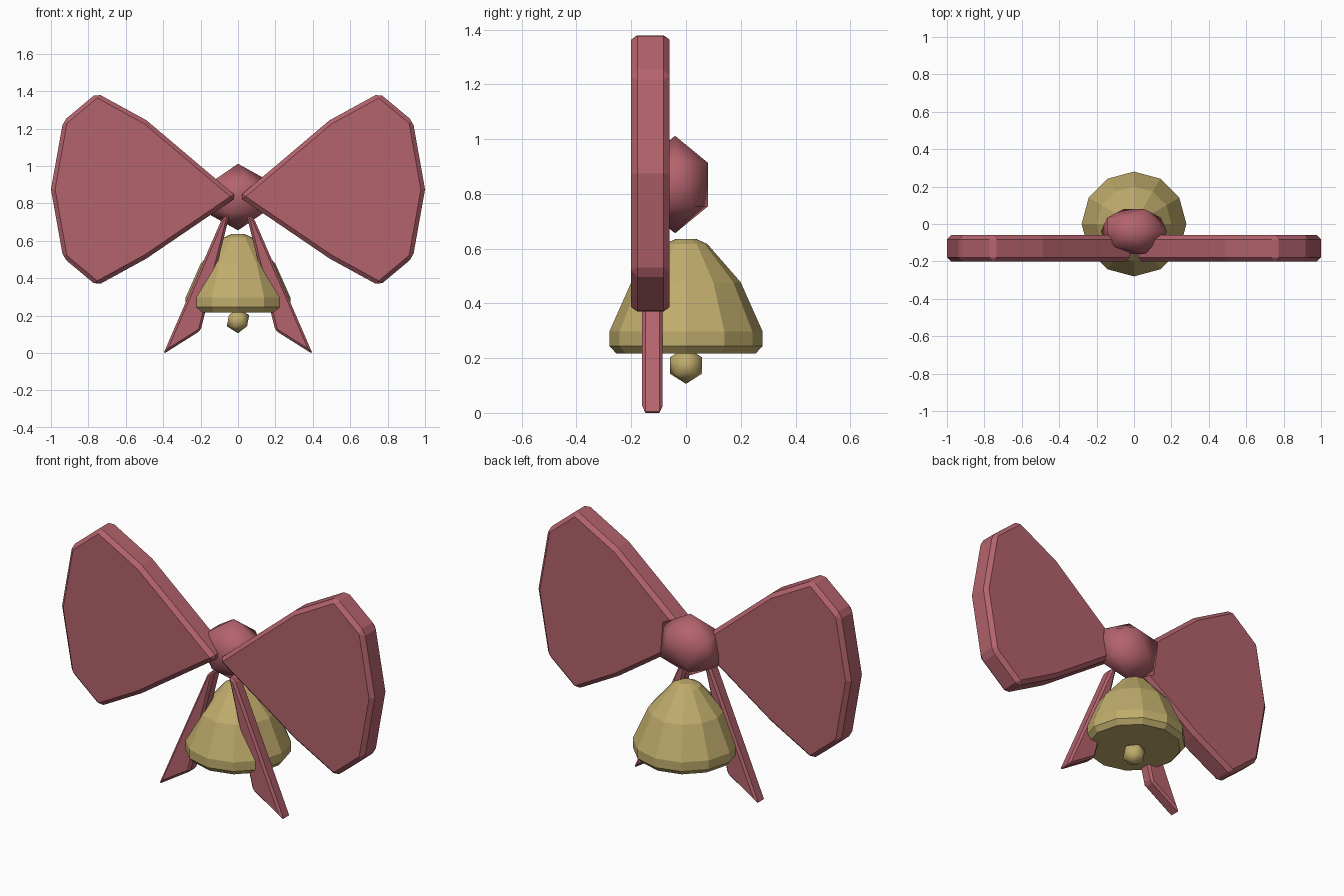
import bpy, bmesh, math
from mathutils import Matrix

cube = bpy.data.objects.get("Cube")
if cube:
    bpy.data.objects.remove(cube, do_unlink=True)


def material(name, rgb):
    mat = bpy.data.materials.new(name)
    mat.use_nodes = True
    mat.diffuse_color = (*rgb, 1)
    mat.node_tree.nodes["Principled BSDF"].inputs["Base Color"].default_value = (*rgb, 1)
    return mat


ribbon = material("rose ribbon", (0.456, 0.125, 0.153))
gold = material("pale gold", (0.527, 0.413, 0.15))


def add_object(name, bm, mat, smooth=False):
    bmesh.ops.recalc_face_normals(bm, faces=bm.faces)
    for face in bm.faces:
        face.smooth = smooth
    mesh = bpy.data.meshes.new(name)
    bm.to_mesh(mesh)
    bm.free()
    mesh.materials.append(mat)
    obj = bpy.data.objects.new(name, mesh)
    bpy.context.collection.objects.link(obj)
    return obj


def slab(name, outline, side, y_front, y_back, bevel):
    """Extrude an x-z outline along y and chamfer its sharp edges."""
    bm = bmesh.new()
    face = bm.faces.new([bm.verts.new((side * x, y_front, z)) for x, z in outline])
    ext = bmesh.ops.extrude_face_region(bm, geom=[face])
    moved = [v for v in ext["geom"] if isinstance(v, bmesh.types.BMVert)]
    bmesh.ops.translate(bm, verts=moved, vec=(0, y_back - y_front, 0))
    obj = add_object(name, bm, ribbon)
    mod = obj.modifiers.new("chamfer", "BEVEL")
    mod.width = bevel
    mod.segments = 1
    mod.limit_method = "ANGLE"
    mod.angle_limit = math.radians(30)


def ball(name, centre, radii, mat):
    bm = bmesh.new()
    bmesh.ops.create_icosphere(bm, subdivisions=1, radius=1,
                               matrix=Matrix.LocRotScale(centre, None, radii))
    add_object(name, bm, mat, smooth=True)


def lathe(name, profile, sides, mat):
    """Stack rings of (radius, height) and cap both ends."""
    bm = bmesh.new()
    rings = []
    for r, z in profile:
        angles = [math.tau * i / sides for i in range(sides)]
        rings.append([bm.verts.new((r * math.cos(a), r * math.sin(a), z)) for a in angles])
    for low, high in zip(rings, rings[1:]):
        for i in range(sides):
            j = (i + 1) % sides
            bm.faces.new((low[i], low[j], high[j], high[i]))
    bm.faces.new(rings[0])
    bm.faces.new(rings[-1])
    add_object(name, bm, mat)


# Bow loops and hanging tails, one pair per side
loop_outline = [(0.005, 0.835), (0.49, 1.245), (0.755, 1.39), (0.935, 1.24),
                (1.0, 0.875), (0.935, 0.51), (0.755, 0.36), (0.49, 0.505)]
tail_outline = [(0.045, 0.74), (0.085, 0.72), (0.4, -0.006), (0.2, 0.12)]
for label, side in (("left", 1), ("right", -1)):
    slab(label + "_bow_loop", loop_outline, side, -0.2, -0.06, 0.022)
    slab(label + "_bow_tail", tail_outline, side, -0.16, -0.085, 0.012)

# Knot in the middle of the bow
ball("bow_knot", (0, -0.04, 0.834), (0.198, 0.141, 0.178), ribbon)

# Bell with its clapper
lathe("bell", [(0.255, 0.217), (0.28, 0.245), (0.28, 0.297), (0.2, 0.477),
               (0.078, 0.617), (0.036, 0.636)], 12, gold)
ball("clapper", (0, 0, 0.173), (0.067, 0.069, 0.067), gold)
